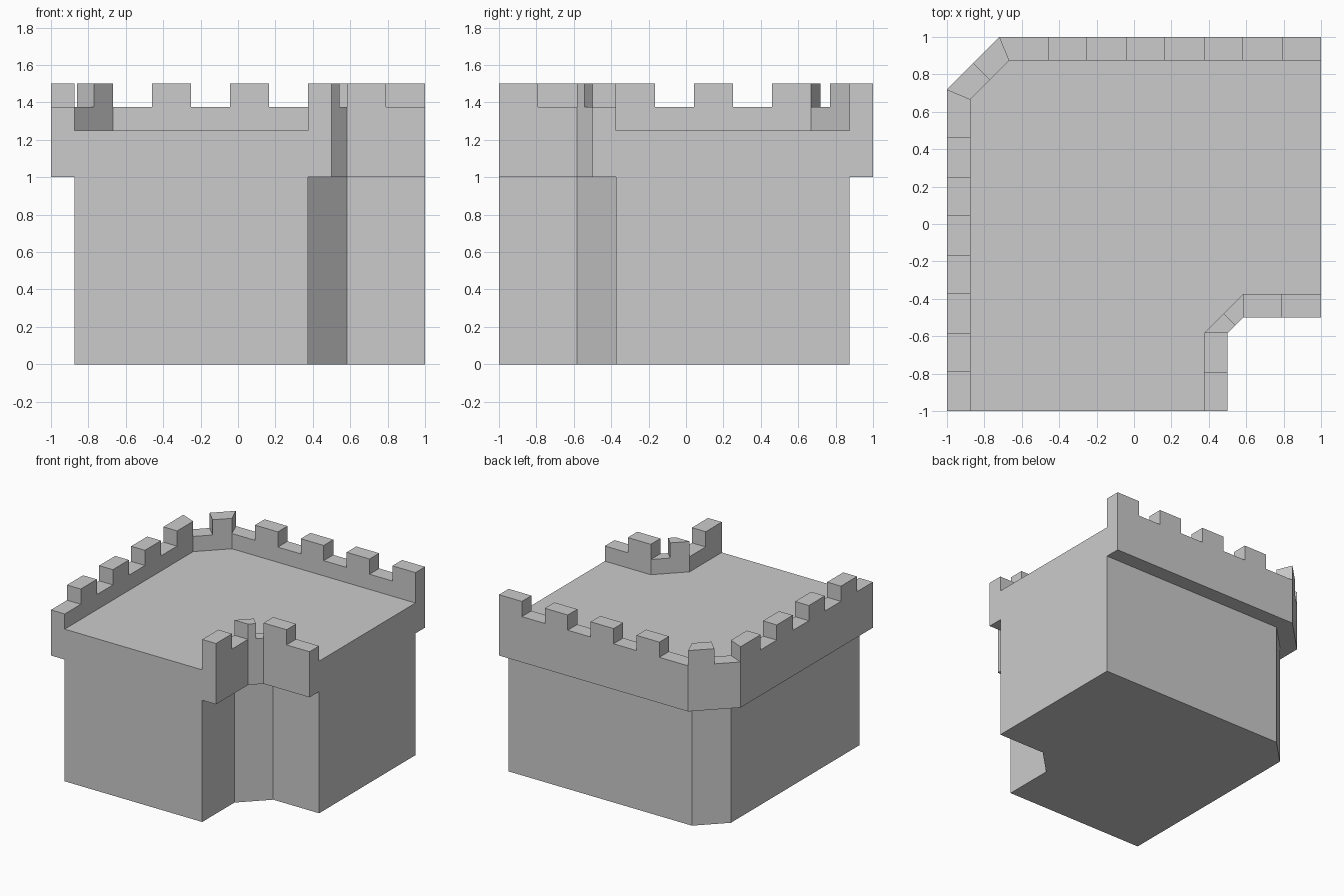
import bpy, bmesh
from mathutils import Vector

if "Cube" in bpy.data.objects:
    bpy.data.objects.remove(bpy.data.objects["Cube"])

LEDGE, FLOOR, LOW, HIGH = 1.0, 1.25, 1.375, 1.5

# Corners as (inner, outer) pairs; the outer side is left of travel
outer_corner = [((-.875, -1), (-1, -1)), ((-.875, .667), (-1, .719)),
                ((-.667, .875), (-.719, 1)), ((1, .875), (1, 1))]
notch_corner = [((1, -.375), (1, -.5)), ((.583, -.375), (.583, -.5)),
                ((.375, -.583), (.5, -.583)), ((.375, -1), (.5, -1))]


def face(bm, *pts):
    bm.faces.new([bm.verts.new((p[0], p[1], z)) for p, z in pts])


def finish(bm, name):
    bmesh.ops.remove_doubles(bm, verts=bm.verts, dist=1e-4)
    mesh = bpy.data.meshes.new(name)
    bm.to_mesh(mesh)
    bm.free()
    bpy.context.collection.objects.link(bpy.data.objects.new(name, mesh))


def stations(corners, counts):
    """Split the wall into cells, cut square except at the mitred corners."""
    out = []
    for (a0, o0), (a1, o1), n in zip(corners, corners[1:], counts):
        a0, o0, a1, o1 = map(Vector, (a0, o0, a1, o1))
        d = (a1 - a0).normalized()
        normal = Vector((-d.y, d.x))
        depth = (o0 - a0).dot(normal)
        for i in range(n):
            a = a0.lerp(a1, i / n)
            out.append((a, a + normal * depth if i else o0))
    return out + [tuple(map(Vector, corners[-1]))]


def battlement(name, corners, counts):
    bm = bmesh.new()
    st = stations(corners, counts)
    prev = LEDGE
    for i, (a, c) in enumerate(st):
        last = i == len(st) - 1
        h = LEDGE if last else (HIGH if i % 2 else LOW)
        face(bm, (c, prev), (a, prev), (a, h), (c, h))       # end or step
        if not last:
            b, d = st[i + 1]
            face(bm, (c, LEDGE), (c, h), (d, h), (d, LEDGE))  # outside
            face(bm, (b, FLOOR), (b, h), (a, h), (a, FLOOR))  # inside
            face(bm, (a, h), (b, h), (d, h), (c, h))          # top
            face(bm, (c, LEDGE), (d, LEDGE), (b, LEDGE), (a, LEDGE))
        prev = h
    finish(bm, name)


# Tower body: lower walls, base and roof floor
bm = bmesh.new()
loop = [p[0] for p in outer_corner + notch_corner]
for i, p in enumerate(loop):
    q = loop[(i + 1) % len(loop)]
    top = FLOOR if i in (3, 7) else LEDGE
    face(bm, (p, 0), (p, top), (q, top), (q, 0))
face(bm, *[(p, 0) for p in loop])
face(bm, *[(p, FLOOR) for p in reversed(loop)])
finish(bm, "castle_body")

# Overhanging battlements
battlement("outer_battlement", outer_corner, (8, 2, 8))
battlement("notch_battlement", notch_corner, (2, 2, 2))
